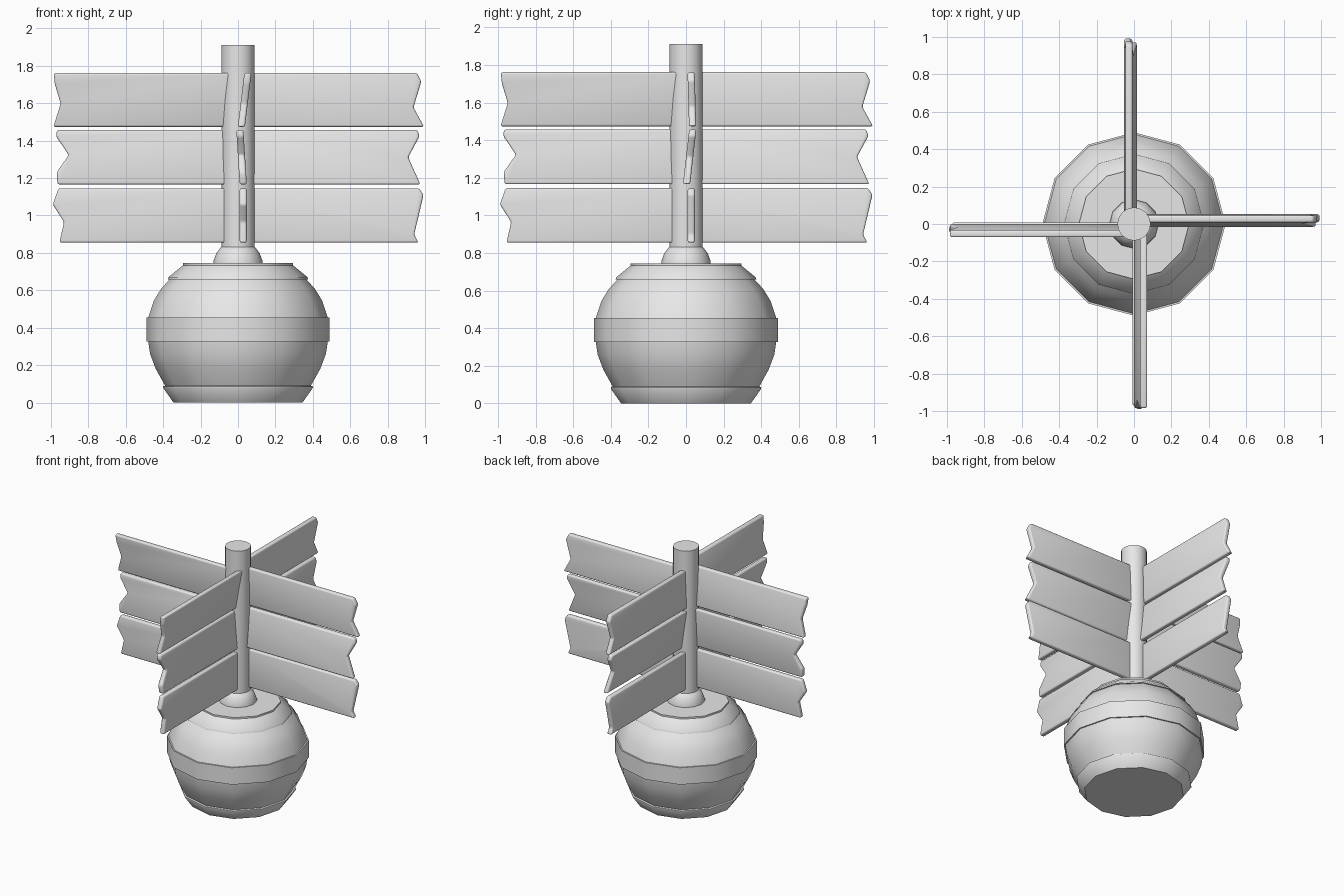
import bpy, bmesh, math
from mathutils import Matrix

if "Cube" in bpy.data.objects:
    bpy.data.objects.remove(bpy.data.objects["Cube"])

grey = bpy.data.materials.new("light grey")
grey.use_nodes = True
grey.diffuse_color = (0.8, 0.8, 0.8, 1)
grey.node_tree.nodes["Principled BSDF"].inputs["Base Color"].default_value = (0.8, 0.8, 0.8, 1)


def finish(bm, name):
    bmesh.ops.recalc_face_normals(bm, faces=bm.faces)
    mesh = bpy.data.meshes.new(name)
    bm.to_mesh(mesh)
    bm.free()
    mesh.materials.append(grey)
    ob = bpy.data.objects.new(name, mesh)
    bpy.context.collection.objects.link(ob)
    bpy.ops.object.select_all(action='DESELECT')
    ob.select_set(True)
    bpy.context.view_layer.objects.active = ob
    bpy.ops.object.shade_smooth_by_angle(angle=math.radians(38))
    return ob


def lathe(name, profile, sides):
    """Turn (radius, height) pairs around z and cap both ends."""
    bm = bmesh.new()
    rings = []
    for r, z in profile:
        rings.append([bm.verts.new((r * math.cos(i * math.tau / sides),
                                    r * math.sin(i * math.tau / sides), z))
                      for i in range(sides)])
    for a, b in zip(rings, rings[1:]):
        for i in range(sides):
            j = (i + 1) % sides
            bm.faces.new((a[i], a[j], b[j], b[i]))
    bm.faces.new(rings[0])
    bm.faces.new(rings[-1])
    return finish(bm, name)


def plank(name, z0, z1, tip, lean, angle):
    """Bevelled board with a ragged tip; lean is the sideways offset at (top, bottom)."""
    outline = [(0.04, z0), (0.04, z1)] + [(x, z1 + (z0 - z1) * t) for x, t in tip]
    bm = bmesh.new()
    sides = []
    for half in (-0.019, 0.019):
        sides.append([bm.verts.new((x, half + lean[1] + (lean[0] - lean[1]) * (z - z0) / (z1 - z0), z))
                      for x, z in outline])
    near, far = sides
    bm.faces.new(near)
    bm.faces.new(far)
    for i in range(len(near)):
        j = (i + 1) % len(near)
        bm.faces.new((near[i], near[j], far[j], far[i]))
    bmesh.ops.recalc_face_normals(bm, faces=bm.faces)
    bmesh.ops.bevel(bm, geom=bm.edges[:], offset=0.011, segments=3, profile=0.5,
                    affect='EDGES', clamp_overlap=True)
    bm.transform(Matrix.Rotation(angle, 4, 'Z'))
    return finish(bm, name)


# Round base with rims and a raised belt
lathe("base", [(0.345, 0), (0.4, 0.078), (0.4, 0.086), (0.39, 0.09), (0.44, 0.18),
               (0.47, 0.26), (0.48, 0.327), (0.49, 0.327), (0.49, 0.455),
               (0.48, 0.455), (0.45, 0.545), (0.41, 0.61), (0.365, 0.658),
               (0.375, 0.658), (0.372, 0.67), (0.295, 0.733), (0.295, 0.745)], 12)

# Domed collar and pole
lathe("collar", [(0.132, 0.74), (0.13, 0.76), (0.115, 0.8), (0.09, 0.832), (0.06, 0.845)], 12)
lathe("pole", [(0.088, 0.8), (0.088, 1.912)], 28)

# Boards: (bottom, top) of each row
rows = {"lower": (0.855, 1.145), "middle": (1.166, 1.457), "upper": (1.474, 1.762)}

# Two board sets: tip as (reach, fraction down), then sideways lean
set_a = {"lower": ([(0.968, 0), (0.992, 0.12), (0.942, 0.85), (0.965, 1)], (0.028, 0.028)),
         "middle": ([(0.96, 0), (0.97, 0.12), (0.91, 0.5), (0.975, 1)], (0.036, 0.003)),
         "upper": ([(0.957, 0), (0.98, 0.16), (0.938, 0.64), (0.995, 1)], (0.027, 0.035))}
set_b = {"lower": ([(0.96, 0), (0.99, 0.3), (0.93, 0.62), (0.955, 1)], (0.028, 0.028)),
         "middle": ([(0.968, 0), (0.972, 0.12), (0.905, 0.46), (0.97, 0.78), (0.965, 1)], (0.01, 0.028)),
         "upper": ([(0.985, 0), (0.98, 0.2), (0.948, 0.57), (0.987, 1)], (0.053, 0.018))}

# Four arms, a quarter turn apart
for k, (side, boards) in enumerate((("left", set_a), ("back", set_a),
                                    ("right", set_b), ("front", set_b))):
    for row, (z0, z1) in rows.items():
        tip, lean = boards[row]
        plank(f"{side}_{row}_board", z0, z1, tip, lean, k * math.pi / 2)
